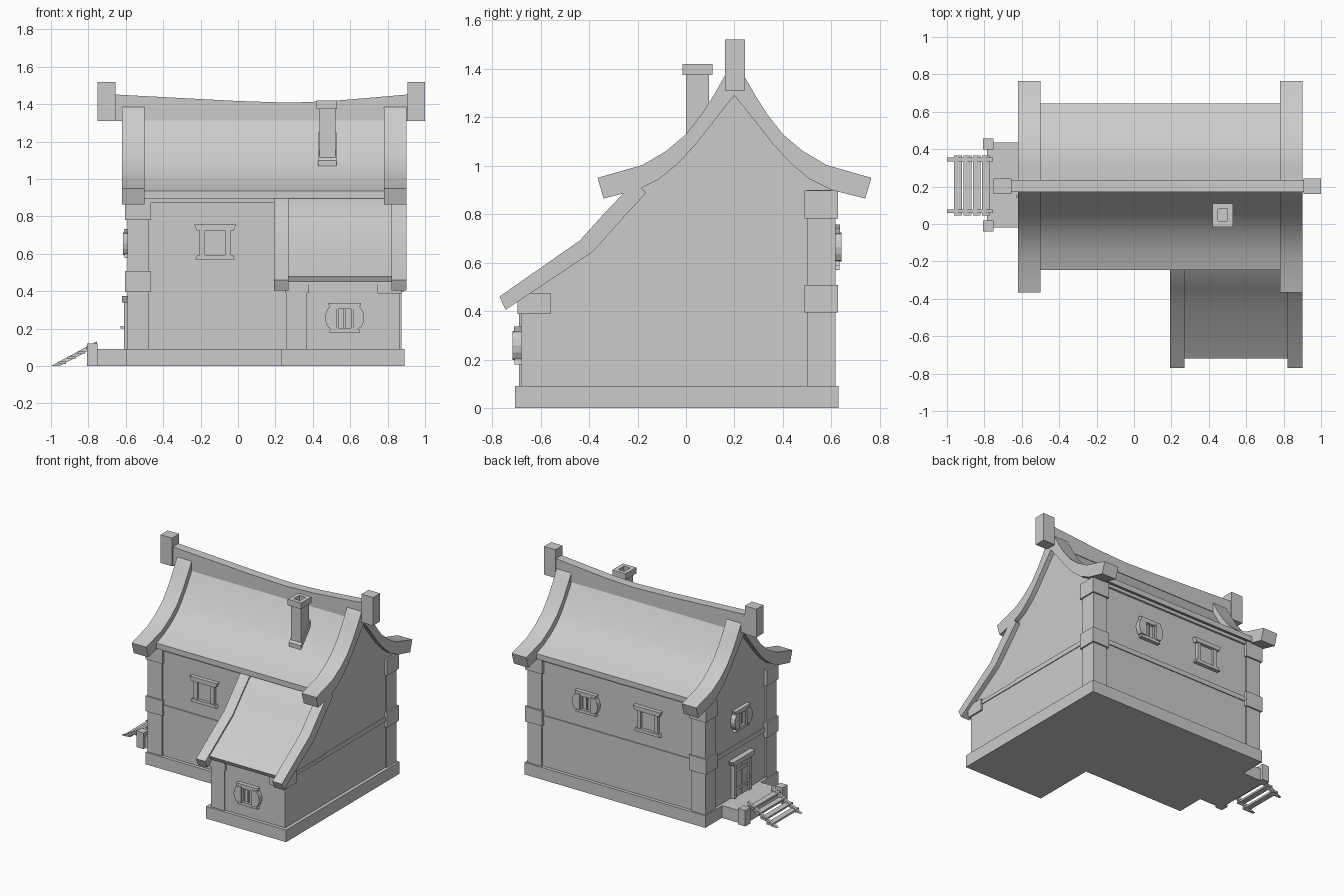
import bpy, bmesh
from math import radians
from mathutils import Matrix, Vector

if "Cube" in bpy.data.objects:
    bpy.data.objects.remove(bpy.data.objects["Cube"])


def prism(name, pts, axis, a, b, mat=None, smooth=False):
    """Extrude a (y,z) profile along x, or an (x,z) profile along y."""
    bm = bmesh.new()
    vs = [bm.verts.new((a, p[0], p[1]) if axis == 'x' else (p[0], a, p[1])) for p in pts]
    f = bm.faces.new(vs)
    ext = bmesh.ops.extrude_face_region(bm, geom=[f])['geom']
    d = Vector((b - a, 0, 0)) if axis == 'x' else Vector((0, b - a, 0))
    bmesh.ops.translate(bm, vec=d, verts=[v for v in ext if isinstance(v, bmesh.types.BMVert)])
    bmesh.ops.recalc_face_normals(bm, faces=bm.faces)
    me = bpy.data.meshes.new(name)
    bm.to_mesh(me)
    bm.free()
    ob = bpy.data.objects.new(name, me)
    bpy.context.collection.objects.link(ob)
    if mat is not None:
        ob.matrix_world = mat
    if smooth:
        bpy.ops.object.select_all(action='DESELECT')
        ob.select_set(True)
        bpy.context.view_layer.objects.active = ob
        bpy.ops.object.shade_smooth_by_angle(angle=radians(35))
    return ob


def box(name, x0, x1, y0, y1, z0, z1, mat=None):
    return prism(name, [(x0, z0), (x1, z0), (x1, z1), (x0, z1)], 'y', y0, y1, mat)


RY = 0.2  # ridge line


def both(half):
    """Mirror a half profile (apex first) about the ridge, back to front."""
    return ([(RY + d, z) for d, z in reversed(half)] +
            [(RY - d, z) for d, z in half if d > 0])


# foundation
box("foundation", -0.6, 0.89, -0.23, 0.63, 0, 0.09)
box("wing_foundation", 0.23, 0.89, -0.705, -0.23, 0, 0.09)

# roof profiles as (distance from ridge, height)
outer = [(0, 1.42), (0.035, 1.38), (0.08, 1.3), (0.135, 1.213), (0.2, 1.13), (0.28, 1.062),
         (0.38, 1.003), (0.565, 0.95)]
inner = [(0, 1.29), (0.08, 1.19), (0.16, 1.088), (0.23, 1.012), (0.31, 0.945), (0.40, 0.9),
         (0.54, 0.865)]
panel = [(0, 1.36), (0.03, 1.312), (0.085, 1.222), (0.15, 1.128), (0.21, 1.063), (0.28, 1.01),
         (0.36, 0.967), (0.445, 0.935)]
panel_in = [(d, z - 0.04) for d, z in panel]
wing_out = [(-0.77, 0.46), (-0.44, 0.69), (-0.34, 0.8), (-0.26, 0.885), (-0.2, 0.925)]
wing_in = [(-0.745, 0.405), (-0.41, 0.628), (-0.385, 0.645), (-0.25, 0.795), (-0.165, 0.888)]

# house body with gables, and the lean-to wing
prism("house_walls", [(-0.205, 0.09)] + [(0.605, 0.09)] + both(inner[:-1] + [(0.405, 0.9)]), 'x', -0.58, 0.865)
prism("wing_walls", [(-0.68, 0.09), (-0.2, 0.09), (-0.2, 0.86)] +
      list(reversed(wing_in[1:4])) + [(-0.68, 0.449)], 'x', 0.27, 0.865)

# main roof
prism("roof_panel", both(panel) + both(panel_in)[::-1], 'x', -0.5, 0.78, smooth=True)
for side, a, b in (("left", -0.62, -0.5), ("right", 0.78, 0.9)):
    prism(side + "_bargeboard", both(outer) + both(inner)[::-1], 'x', a, b, smooth=True)

# wing roof
wp = [(-0.72, 0.48)] + [(y, z - 0.015) for y, z in wing_out[1:]]
prism("wing_roof_panel", wp + [(y + 0.015, z - 0.03) for y, z in wp][::-1], 'x', 0.27, 0.82, smooth=True)
for side, a, b in (("left", 0.193, 0.27), ("right", 0.822, 0.9)):
    prism(side + "_wing_bargeboard", wing_out + wing_in[::-1], 'x', a, b, smooth=True)

# sagging ridge beam with end blocks
top = [(-0.66, 1.452), (-0.4, 1.438), (0, 1.417), (0.28, 1.408), (0.5, 1.417), (0.91, 1.452)]
prism("ridge_beam", [(-0.66, 1.31)] + top + [(0.91, 1.31)], 'y', RY - 0.03, RY + 0.036)
box("left_ridge_block", -0.75, -0.655, 0.16, 0.243, 1.31, 1.52)
box("right_ridge_block", 0.905, 1.0, 0.16, 0.243, 1.31, 1.52)


# hollow chimney: four walls per tier, plus a plug
def tube(name, x0, x1, y0, y1, z0, z1, t):
    box(name + "_front", x0, x1, y0, y0 + t, z0, z1)
    box(name + "_back", x0, x1, y1 - t, y1, z0, z1)
    box(name + "_left", x0, x0 + t, y0 + t, y1 - t, z0, z1)
    box(name + "_right", x1 - t, x1, y0 + t, y1 - t, z0, z1)


box("chimney_stack", 0.435, 0.52, 0.0, 0.095, 1.08, 1.375)
tube("chimney_cap", 0.42, 0.53, -0.015, 0.11, 1.375, 1.42, 0.03)
prism("chimney_base", [(-0.012, 1.07), (0.1, 1.2), (0.1, 1.25), (-0.012, 1.1)], 'x', 0.428, 0.527)

# corner posts with two brackets each
for name, x0, x1, y0, y1 in (("front_left", -0.592, -0.475, -0.217, -0.1),
                             ("back_left", -0.592, -0.475, 0.5, 0.617),
                             ("back_right", 0.758, 0.875, 0.5, 0.617)):
    box(name + "_post", x0, x1, y0, y1, 0.09, 0.9)
    for lvl, z0, z1 in (("mid", 0.395, 0.508), ("top", 0.782, 0.898)):
        g = 0.011
        box(f"{name}_{lvl}_bracket", x0 - g, x1 + g, y0 - g, y1 + g, z0, z1)
box("wing_post", 0.26, 0.37, -0.69, -0.58, 0.09, 0.43)
box("wing_left_bracket", 0.25, 0.38, -0.695, -0.56, 0.39, 0.465)
box("wing_right_bracket", 0.745, 0.878, -0.695, -0.56, 0.387, 0.475)

# floor bands and eave beams
box("floor_band", -0.587, 0.871, -0.212, 0.612, 0.435, 0.47)
box("wing_floor_band", 0.264, 0.871, -0.687, -0.2, 0.435, 0.462)
box("eave_beam", -0.5, 0.78, -0.22, 0.62, 0.875, 0.9)


# windows and door, built facing -y and then placed
def place(x, y, z, deg):
    return Matrix.Translation((x, y, z)) @ Matrix.Rotation(radians(deg), 4, 'Z')


def flare(name, w0, w1, z0, z1, depth, m):
    prism(name, [(-w0, z0), (w0, z0), (w1, z1), (-w1, z1)], 'y', -depth, 0.01, m)


def window(name, m, shutters):
    k = 0.78 if shutters else 1.0
    h = 0.078 if shutters else 0.094
    w = 0.064 if shutters else 0.084
    flare(name + "_lintel", 0.1 * k, 0.113 * k, h - 0.032, h, 0.03, m)
    flare(name + "_sill", 0.106 * k, 0.095 * k, -h, -h + 0.024, 0.028, m)
    for s in (-1, 1):
        a, b = sorted((s * w, s * (w - 0.03)))
        box(name + "_jamb", a, b, -0.022, 0.01, -h + 0.02, h - 0.025, m)
        if shutters:
            pts = [(0.044, -0.06), (0.085, -0.055), (0.1, -0.028), (0.105, 0),
                   (0.1, 0.028), (0.085, 0.055), (0.044, 0.06)]
            prism(name + "_shutter", [(s * u, v) for u, v in pts], 'y', -0.036, 0.005, m)
    box(name + "_pane", -w + 0.02, w - 0.02, -0.006, 0.01, -h + 0.02, h - 0.02, m)
    if shutters:
        box(name + "_mullion", -0.005, 0.005, -0.016, 0.01, -h + 0.02, h - 0.025, m)


window("front_window", place(-0.122, -0.205, 0.664, 0), False)
window("wing_window", place(0.57, -0.68, 0.258, 0), True)
window("back_window", place(-0.12, 0.605, 0.664, 180), False)
window("back_shutter_window", place(0.385, 0.605, 0.664, 180), True)
window("left_window", place(-0.58, RY, 0.655, -90), True)

dm = place(-0.58, RY, 0.09, -90)
flare("door_lintel", 0.115, 0.13, 0.25, 0.285, 0.04, dm)
for s in (-1, 1):
    a, b = sorted((s * 0.1, s * 0.075))
    box("door_jamb", a, b, -0.03, 0.01, 0, 0.25, dm)
for i in range(4):
    box("door_plank", -0.075 + i * 0.0375, -0.04 + i * 0.0375, -0.02, 0.01, 0, 0.25, dm)
for z in (0.05, 0.19):
    box("door_strap", -0.072, 0.06, -0.028, 0, z, z + 0.022, dm)
box("door_handle", 0.045, 0.06, -0.048, 0, 0.11, 0.125, dm)

# porch with posts
box("porch", -0.785, -0.6, -0.02, 0.435, 0, 0.092)
for y in (-0.01, 0.427):
    box("porch_post", -0.808, -0.75, y - 0.03, y + 0.03, 0, 0.12)

# stairs: two stringers and four treads
for y in (0.058, 0.335):
    prism("stair_stringer", [(-1, 0), (-0.955, 0), (-0.755, 0.105), (-0.755, 0.132)], 'y', y, y + 0.02)
for i in range(4):
    x, z = -0.962 + i * 0.05, 0.01 + i * 0.027
    box("stair_tread", x, x + 0.042, 0.045, 0.365, z, z + 0.014)
